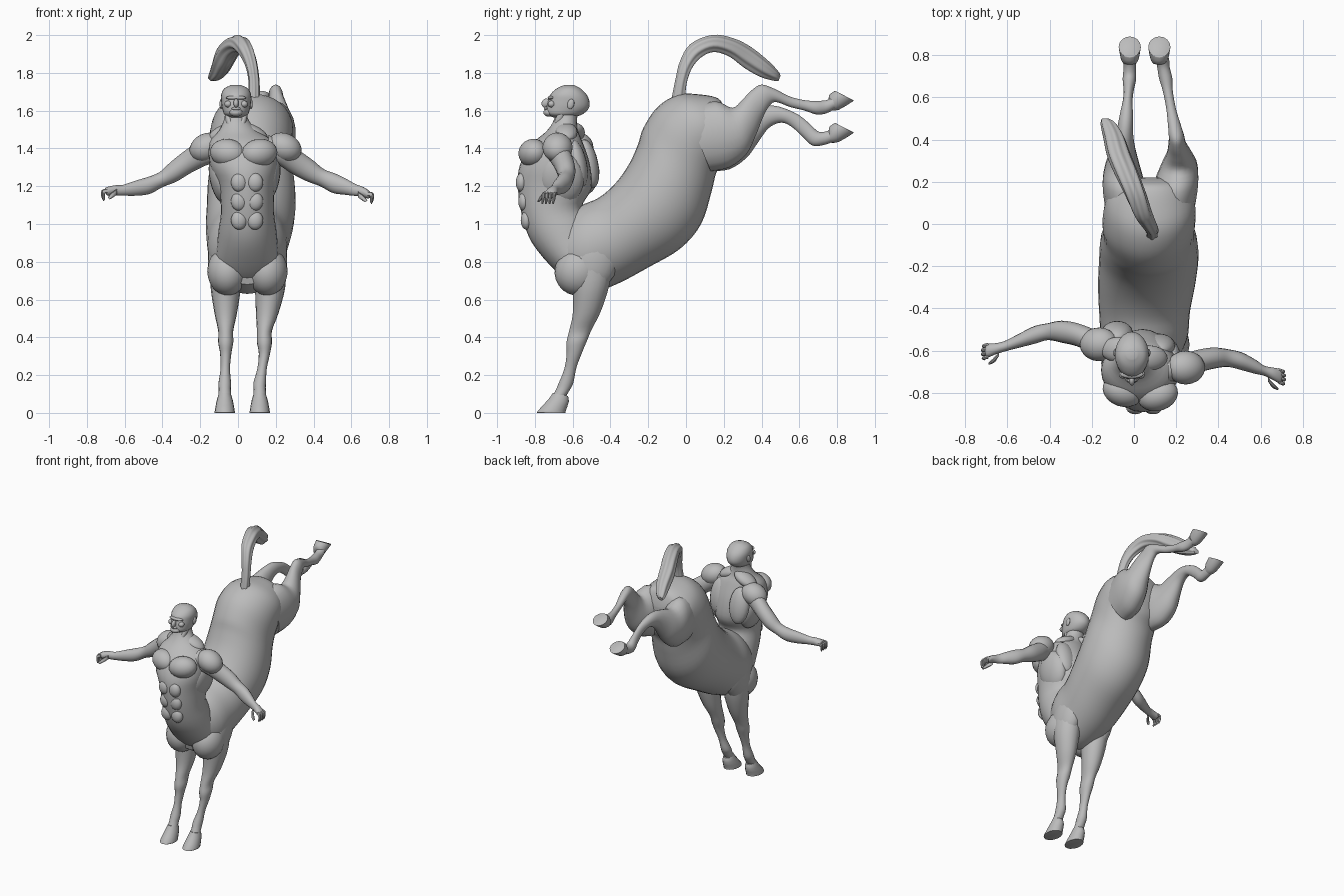
import bpy, bmesh, math
from mathutils import Vector

stone = bpy.data.materials.new("stone grey")
stone.diffuse_color = (0.5, 0.5, 0.5, 1)


def finish(name, bm):
    bmesh.ops.recalc_face_normals(bm, faces=bm.faces)
    me = bpy.data.meshes.new(name)
    bm.to_mesh(me)
    bm.free()
    me.materials.append(stone)
    ob = bpy.data.objects.new(name, me)
    bpy.context.collection.objects.link(ob)
    bpy.ops.object.select_all(action='DESELECT')
    ob.select_set(True)
    bpy.context.view_layer.objects.active = ob
    bpy.ops.object.shade_smooth_by_angle(angle=math.radians(40))
    return ob


def spline(rows, steps):
    """Smooth curve through the section rows."""
    out = []
    for i in range(len(rows) - 1):
        a, b, c, d = (rows[max(0, min(len(rows) - 1, i + k))] for k in (-1, 0, 1, 2))
        for s in range(steps):
            t = s / steps
            out.append([0.5 * (2 * q + (r - p) * t + (2 * p - 5 * q + 4 * r - w) * t * t
                               + (3 * q - p - 3 * r + w) * t ** 3)
                        for p, q, r, w in zip(a, b, c, d)])
    return out + [list(rows[-1])]


def loft(name, rows, axis="y", sides=20, steps=4, ridge=0.0, ridges=6):
    """Rows are (u1, z1, u2, z2, centre, half width): two ends of an oval section.
    u is y for parts in the side plane, x for parts in the front plane."""
    bm = bmesh.new()
    rings = []
    for u1, z1, u2, z2, c, h in spline(rows, steps):
        ring = []
        for k in range(sides):
            t = 2 * math.pi * k / sides
            r = 1 + ridge * math.cos(ridges * t)
            a, b = math.cos(t) * r / 2, math.sin(t) * r * h + c
            u = (u1 + u2) / 2 + (u1 - u2) * a
            z = (z1 + z2) / 2 + (z1 - z2) * a
            ring.append(bm.verts.new((b, u, z) if axis == "y" else (u, b, z)))
        rings.append(ring)
    for r0, r1 in zip(rings, rings[1:]):
        for k in range(sides):
            j = (k + 1) % sides
            bm.faces.new((r0[k], r0[j], r1[j], r1[k]))
    bm.faces.new(rings[0])
    bm.faces.new(rings[-1])
    return finish(name, bm)


def blob(name, loc, size, rot=(0, 0, 0)):
    """Ellipsoid muscle or feature."""
    bm = bmesh.new()
    bmesh.ops.create_uvsphere(bm, u_segments=20, v_segments=12, radius=1)
    for v in bm.verts:
        v.co = Vector(a * b for a, b in zip(v.co, size))
    ob = finish(name, bm)
    ob.location = loc
    ob.rotation_euler = [math.radians(a) for a in rot]
    return ob


# horse barrel and rump
loft("horse_body", [
    (-.72, .98, -.64, .68, .05, .13), (-.57, 1.09, -.53, .63, .05, .20),
    (-.46, 1.14, -.37, .68, .05, .215), (-.37, 1.22, -.2, .77, .06, .23),
    (-.3, 1.32, -.03, .87, .07, .235), (-.255, 1.42, .08, 1.0, .07, .23),
    (-.225, 1.51, .135, 1.17, .07, .215), (-.15, 1.62, .16, 1.27, .07, .22),
    (-.04, 1.685, .2, 1.34, .075, .215), (.08, 1.685, .21, 1.4, .075, .19),
    (.17, 1.665, .22, 1.48, .08, .13), (.2, 1.62, .22, 1.55, .08, .05)], sides=32)

# human torso growing from the horse chest, up to the neck
loft("torso", [
    (-.60, .68, -.5, .70, .05, .10), (-.69, .75, -.45, .80, .05, .165),
    (-.815, .9, -.5, 1.0, .05, .155), (-.87, 1.05, -.55, 1.09, .05, .14),
    (-.89, 1.2, -.5, 1.19, .045, .15), (-.88, 1.31, -.51, 1.32, .03, .18),
    (-.82, 1.42, -.55, 1.44, .02, .17), (-.74, 1.49, -.575, 1.5, .0, .10),
    (-.70, 1.55, -.575, 1.57, -.01, .062), (-.69, 1.61, -.55, 1.63, -.01, .06)], sides=28)

# paired muscles: side -1 is the swept back arm, +1 the forward one
for s, tag in ((-1, "left"), (1, "right")):
    blob(tag + "_horse_breast", (.05 + s * .105, -.57, .75), (.108, .125, .13), (-25, 0, 0))
    blob(tag + "_pectoral", (.03 + s * .083, -.80 - s * .01, 1.375),
         (.098, .075, .075), (20, s * -8, s * 18))
    blob(tag + "_trapezius", (.0 + s * .075, -.615 - s * .02, 1.485), (.09, .06, .04), (0, s * 25, 0))
    blob(tag + "_shoulder_blade", (.02 + s * .10, -.545 - s * .03, 1.32), (.075, .05, .13), (12, 0, 0))
    blob(tag + "_side_muscle", (.035 + s * .125, -.66, 1.24), (.06, .12, .14), (0, s * 12, 0))
    blob(tag + "_shoulder_muscle", (.04 + s * .205, -.625 - s * .055, 1.405),
         (.095, .08, .075), (0, s * 25, 0))
    blob(tag + "_horse_shoulder", (.05 + s * .13, -.48, .82), (.08, .13, .2), (-20, 0, 0))
    for i, z in enumerate((1.02, 1.12, 1.22)):
        blob(f"{tag}_belly_muscle_{i}", (.048 + s * .042, -.845 - .013 * i, z), (.043, .03, .05))

# head, tilted slightly upward
loft("skull", [
    (-.705, 1.565, -.62, 1.565, -.01, .035), (-.738, 1.585, -.56, 1.575, -.01, .062),
    (-.738, 1.62, -.52, 1.605, -.01, .074), (-.73, 1.655, -.51, 1.64, -.01, .079),
    (-.715, 1.69, -.523, 1.68, -.01, .079), (-.68, 1.72, -.555, 1.715, -.01, .062),
    (-.64, 1.737, -.59, 1.735, -.01, .025)], sides=24)
blob("chin", (-.01, -.725, 1.59), (.035, .03, .022))
blob("nose", (-.01, -.742, 1.64), (.014, .022, .025), (-35, 0, 0))
blob("brow", (-.01, -.712, 1.668), (.055, .02, .012))
blob("lips", (-.01, -.739, 1.611), (.024, .013, .009))
for s, tag in ((-1, "left"), (1, "right")):
    blob(tag + "_ear", (-.01 + s * .079, -.61, 1.635), (.009, .018, .027), (-15, 0, 0))
    blob(tag + "_cheek", (-.01 + s * .042, -.712, 1.635), (.02, .02, .018))
    blob(tag + "_neck_cord", (-.01 + s * .035, -.675, 1.54), (.018, .022, .08), (-20, s * 15, 0))

# arms, sections given in the front plane
loft("left_arm", [
    (-.09, 1.47, -.10, 1.33, -.59, .06), (-.20, 1.44, -.17, 1.31, -.56, .06),
    (-.285, 1.385, -.25, 1.27, -.525, .055), (-.36, 1.325, -.325, 1.225, -.51, .052),
    (-.415, 1.275, -.40, 1.195, -.51, .04), (-.475, 1.25, -.465, 1.16, -.525, .042),
    (-.54, 1.23, -.535, 1.15, -.55, .034), (-.61, 1.207, -.61, 1.15, -.578, .025),
    (-.65, 1.205, -.655, 1.15, -.59, .026), (-.695, 1.195, -.69, 1.15, -.60, .032),
    (-.705, 1.185, -.70, 1.16, -.60, .022)], axis="x", sides=16)
loft("right_arm", [
    (.16, 1.47, .17, 1.33, -.69, .06), (.25, 1.44, .22, 1.31, -.675, .06),
    (.33, 1.385, .28, 1.27, -.65, .055), (.40, 1.335, .355, 1.23, -.635, .05),
    (.455, 1.29, .435, 1.20, -.635, .042), (.52, 1.265, .50, 1.165, -.65, .042),
    (.58, 1.235, .565, 1.155, -.675, .034), (.625, 1.21, .61, 1.15, -.695, .024),
    (.665, 1.195, .655, 1.145, -.71, .03), (.695, 1.175, .685, 1.135, -.72, .034),
    (.705, 1.16, .70, 1.14, -.72, .025)], axis="x", sides=16)

# curled fingers and thumbs
for s, tag, x, y, z in ((-1, "left", -.69, -.60, 1.175), (1, "right", .685, -.72, 1.16)):
    for i in range(4):
        c = y + (i - 1.5) * .019
        d = .004 * abs(i - 1.5)
        loft(f"{tag}_finger_{i}", [
            (x, z + .012, x, z - .012, c, .009),
            (x + s * (.034 - d), z + .004, x + s * (.018 - d), z - .012, c * 1.008 - .001, .009),
            (x + s * (.036 - d), z - .03, x + s * (.02 - d), z - .026, c - .008, .008),
            (x + s * .022, z - .055, x + s * .014, z - .045, c - .012, .005)],
            axis="x", sides=8, steps=3)
    loft(tag + "_thumb", [
        (x - s * .05, z + .012, x - s * .05, z - .018, y - .015, .012),
        (x - s * .02, z - .01, x - s * .035, z - .03, y - .045, .011),
        (x, z - .035, x - s * .012, z - .045, y - .06, .006)], axis="x", sides=8, steps=3)

# front legs and hooves: small sideways lean differs per leg
for tag, top, mid, foot in (("left", -.065, -.065, -.07), ("right", .17, .14, .115)):
    loft(tag + "_front_leg", [
        (-.62, .78, -.38, .84, top, .085), (-.60, .65, -.405, .68, top, .08),
        (-.60, .52, -.45, .54, (top + mid) / 2, .06), (-.62, .43, -.50, .44, mid, .04),
        (-.633, .37, -.525, .38, mid, .04), (-.632, .31, -.55, .32, mid, .03),
        (-.645, .23, -.58, .24, (mid + foot) / 2, .025),
        (-.675, .155, -.595, .165, foot, .033), (-.69, .12, -.61, .13, foot, .032),
        (-.71, .08, -.635, .09, foot, .035)], sides=16)
    loft(tag + "_front_hoof", [
        (-.705, .105, -.625, .09, foot, .033), (-.73, .07, -.62, .06, foot, .043),
        (-.785, .01, -.637, .01, foot, .053), (-.787, 0, -.638, 0, foot, .053)],
        sides=16, steps=2)

# hind legs kicked out behind: thigh, hock, cannon, pastern
loft("right_hind_leg", [
    (.0, 1.60, .13, 1.28, .185, .10), (.15, 1.65, .23, 1.30, .20, .105),
    (.245, 1.615, .32, 1.37, .215, .085), (.30, 1.66, .37, 1.47, .215, .06),
    (.35, 1.71, .41, 1.57, .205, .042), (.40, 1.738, .445, 1.63, .20, .036),
    (.47, 1.715, .48, 1.645, .19, .03), (.55, 1.675, .55, 1.62, .175, .023),
    (.63, 1.655, .63, 1.60, .16, .024), (.69, 1.652, .69, 1.58, .15, .032),
    (.74, 1.655, .74, 1.585, .14, .03), (.775, 1.67, .79, 1.61, .135, .032)], sides=18)
loft("left_hind_leg", [
    (.0, 1.58, .13, 1.28, -.035, .10), (.15, 1.63, .23, 1.29, -.05, .10),
    (.25, 1.59, .32, 1.35, -.055, .08), (.34, 1.61, .38, 1.43, -.05, .056),
    (.41, 1.625, .43, 1.50, -.045, .042), (.475, 1.625, .475, 1.53, -.04, .036),
    (.54, 1.605, .52, 1.535, -.035, .03), (.60, 1.575, .565, 1.51, -.03, .023),
    (.655, 1.53, .615, 1.465, -.025, .024), (.70, 1.49, .67, 1.415, -.022, .032),
    (.74, 1.49, .735, 1.42, -.02, .03), (.775, 1.505, .79, 1.44, -.02, .032)], sides=18)
for tag, c, dz in (("right", .12, 0), ("left", -.02, -.17)):
    loft(tag + "_hind_hoof", [
        (.755, 1.66 + dz, .77, 1.60 + dz, c, .032), (.76, 1.685 + dz, .81, 1.605 + dz, c, .043),
        (.785, 1.703 + dz, .88, 1.647 + dz, c, .052), (.79, 1.705 + dz, .887, 1.655 + dz, c, .052)],
        sides=16, steps=2)

# arched tail with long hair grooves
loft("tail", [
    (-.075, 1.66, -.005, 1.66, .085, .03), (-.055, 1.76, .005, 1.75, .085, .028),
    (-.03, 1.86, .035, 1.83, .07, .032), (.025, 1.95, .085, 1.885, .04, .042),
    (.14, 1.998, .15, 1.91, .005, .05), (.25, 1.98, .23, 1.885, -.035, .055),
    (.34, 1.935, .31, 1.825, -.07, .055), (.43, 1.865, .39, 1.78, -.095, .048),
    (.485, 1.81, .455, 1.76, -.12, .036), (.50, 1.785, .49, 1.757, -.135, .02)],
    sides=42, ridge=.07, ridges=7)
